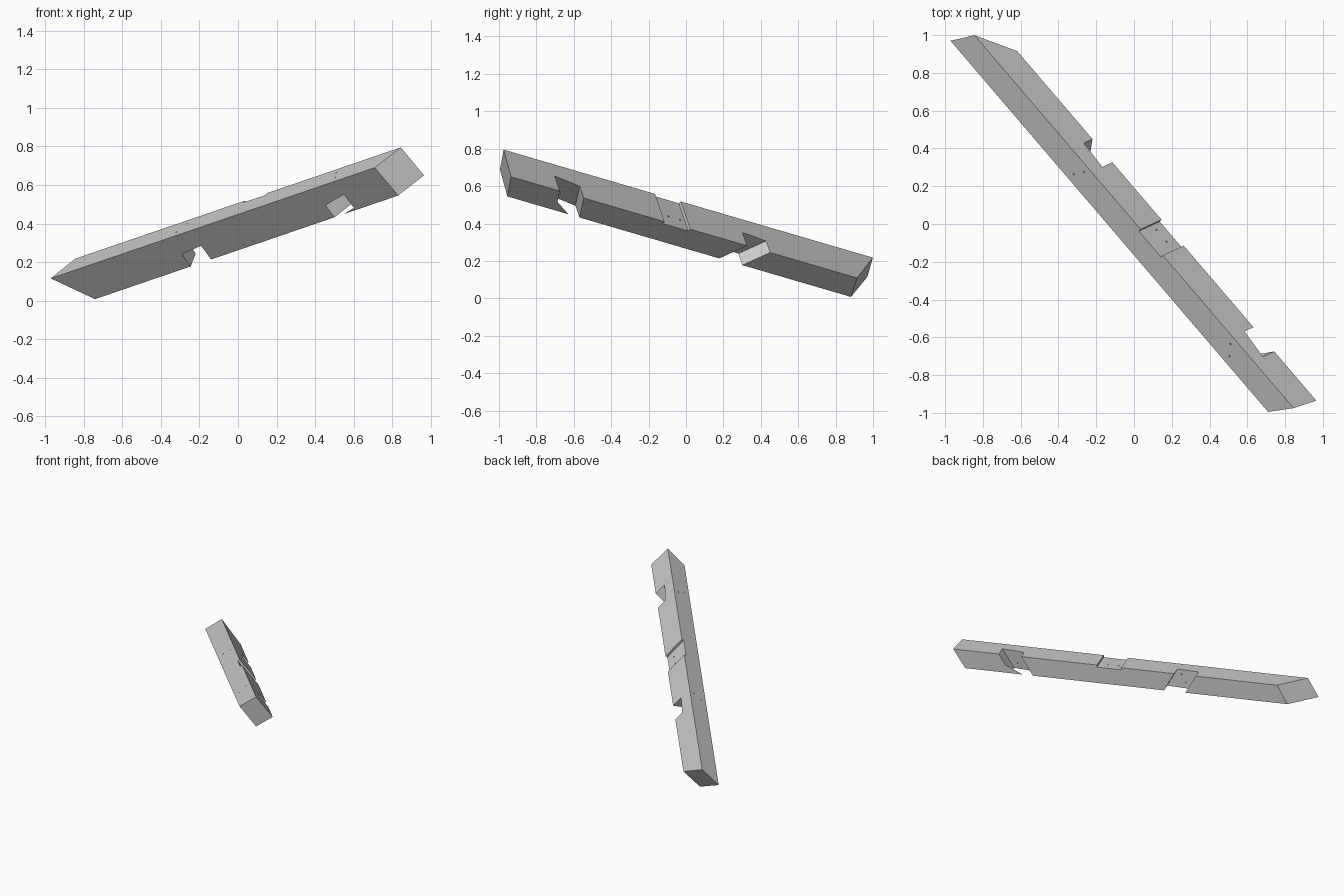
import bpy, bmesh
from mathutils import Vector

if "Cube" in bpy.data.objects:
    bpy.data.objects.remove(bpy.data.objects["Cube"])

# Beam frame: s runs along the length, a across the thickness, b across the depth
ORIGIN = Vector((0.845, -0.975, 0.795))
ALONG = Vector((-0.635, 0.742, -0.217)).normalized()
ACROSS = Vector((-0.5225, -0.619, -0.586)).normalized()
DEEP = Vector((0.577, 0.266, -0.772)).normalized()
THICK, DEPTH = 0.1445, 0.192

grey = bpy.data.materials.new("timber grey")
grey.use_nodes = True
grey.diffuse_color = (0.6, 0.6, 0.6, 1)
grey.node_tree.nodes["Principled BSDF"].inputs["Base Color"].default_value = (0.6, 0.6, 0.6, 1)


def place(s, a, b):
    return ORIGIN + ALONG * s + ACROSS * a + DEEP * b


def hull(name, points):
    """Convex solid around points given in the beam frame."""
    bm = bmesh.new()
    for p in points:
        bm.verts.new(place(*p))
    bmesh.ops.convex_hull(bm, input=bm.verts[:])
    bmesh.ops.dissolve_limit(bm, angle_limit=0.01, verts=bm.verts[:], edges=bm.edges[:])
    bmesh.ops.recalc_face_normals(bm, faces=bm.faces[:])
    mesh = bpy.data.meshes.new(name)
    bm.to_mesh(mesh)
    bm.free()
    mesh.materials.append(grey)
    obj = bpy.data.objects.new(name, mesh)
    bpy.context.collection.objects.link(obj)
    return obj


# Main beam with skewed ends
beam = hull("beam", [
    (0, 0, 0), (0.094, THICK, 0), (-0.015, 0, DEPTH), (0.078, THICK, DEPTH),
    (2.662, 0, 0), (2.743, THICK, 0), (2.479, 0, DEPTH), (2.556, THICK, DEPTH)])


def cut(cutter):
    cutter.hide_render = True
    cutter.hide_set(True)
    mod = beam.modifiers.new(cutter.name, "BOOLEAN")
    mod.operation = "DIFFERENCE"
    mod.solver = "EXACT"
    mod.object = cutter


def notch(name, low, high, slope, floor_low, floor_high):
    """Slanted half-depth slot through the underside."""
    points = []
    for a in (-0.05, THICK + 0.05):
        for s, floor in ((low, floor_low), (high, floor_high)):
            for b in (floor, DEPTH + 0.05):
                points.append((s + slope * a, a, b))
    cut(hull(name, points))


notch("lower_notch_cutter", 1.686, 1.852, -0.55, 0.10, 0.112)
notch("upper_notch_cutter", 0.336, 0.509, 0.62, 0.088, 0.110)

# Shallow housing across the back face
cut(hull("housing_cutter", [(s, a, b) for s in (1.091, 1.277)
                            for a in (-0.05, 0.017) for b in (-0.05, DEPTH + 0.05)]))


def peg_hole(name, start, end, radius=0.005):
    p, q = place(*start), place(*end)
    axis = q - p
    bpy.ops.mesh.primitive_cylinder_add(vertices=8, radius=radius, depth=axis.length * 1.4,
                                        location=(p + q) / 2)
    hole = bpy.context.object
    hole.name = name
    hole.rotation_euler = axis.to_track_quat("Z", "Y").to_euler()
    hole.data.materials.append(grey)
    cut(hole)


# Peg holes into the notches and through the housing
for i, (s, a) in enumerate([(1.753, 0.099), (1.717, 0.038), (0.493, 0.042), (0.4535, 0.0995)]):
    peg_hole(f"notch_peg_hole_{i + 1}", (s, a, 0), (s, a, 0.11))
for i, s in enumerate((1.242, 1.158)):
    peg_hole(f"housing_peg_hole_{i + 1}", (s, 0.017, 0.124), (s + 0.078, THICK, 0.169))

# Thin splinter left at the corner of the upper notch
hull("notch_splinter", [(0.383, 0.079, DEPTH), (0.424, THICK, DEPTH),
                        (0.519, THICK, DEPTH), (0.426, THICK, 0.177)])
